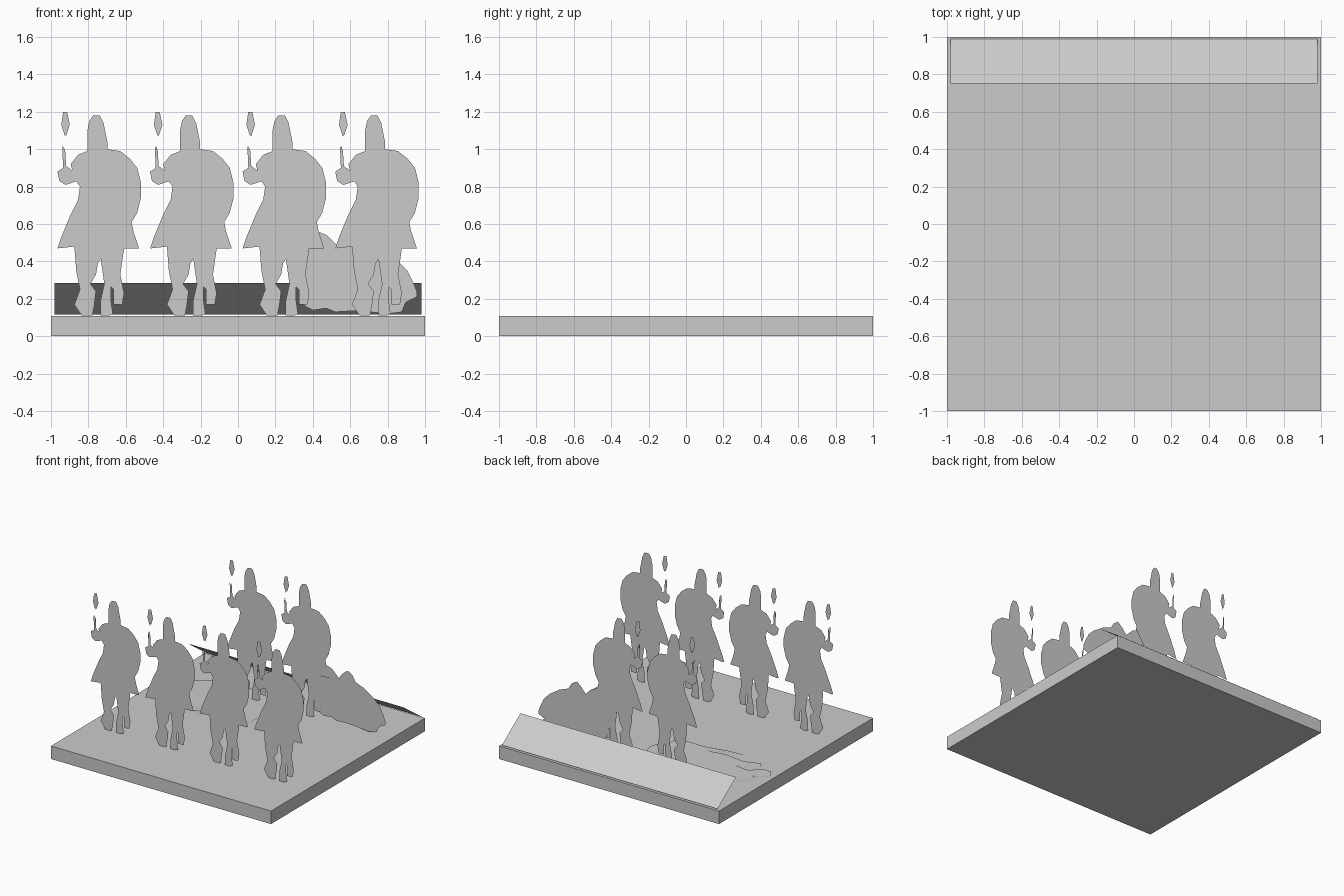
import bpy, bmesh
from mathutils import Vector

if "Cube" in bpy.data.objects:
    bpy.data.objects.remove(bpy.data.objects["Cube"])

grey = bpy.data.materials.new("plain_grey")
grey.diffuse_color = (0.6, 0.6, 0.6, 1)
grey.use_nodes = True
grey.node_tree.nodes["Principled BSDF"].inputs["Base Color"].default_value = grey.diffuse_color


def finish(name, bm):
    mesh = bpy.data.meshes.new(name)
    bm.to_mesh(mesh)
    bm.free()
    mesh.materials.append(grey)
    obj = bpy.data.objects.new(name, mesh)
    bpy.context.collection.objects.link(obj)
    return obj


def add_sheet(bm, points, facing):
    """Flat cut-out facing a given direction."""
    face = bm.faces.new([bm.verts.new(p) for p in points])
    face.normal_update()
    if face.normal.dot(Vector(facing)) < 0:
        face.normal_flip()
    bmesh.ops.triangulate(bm, faces=[face])


def standing_card(name, outlines, x, y):
    """Upright cut-out with a front sheet and a back sheet just behind it."""
    bm = bmesh.new()
    for pts in outlines:
        for dx, dy, facing in ((0, -0.003, -1), (0.006, 0.003, 1)):
            add_sheet(bm, [(x + dx + a / 100, y + dy, b / 100) for a, b in pts],
                      (0, facing, 0))
    return finish(name, bm)


# base slab
bm = bmesh.new()
bmesh.ops.create_cube(bm, size=1)
for v in bm.verts:
    v.co = (v.co.x * 2, v.co.y * 2, (v.co.z + 0.5) * 0.107)
finish("base_slab", bm)

# sloping label plate along the back edge
bm = bmesh.new()
add_sheet(bm, [(-0.98, 0.75, 0.285), (0.98, 0.75, 0.285),
               (0.98, 0.99, 0.115), (-0.98, 0.99, 0.115)], (0, 0.6, 0.8))
finish("back_plate", bm)

# mounted figure outline, hundredths of a unit, measured from the helmet axis
rider = [
    (-2, 118), (1, 118), (3, 114), (4, 109), (5, 104), (5, 100),      # helmet
    (12, 99), (17, 95), (21, 90), (23, 82), (23, 74), (21, 66),       # shield
    (18, 61), (19, 56), (22, 47), (14, 47),                           # cloak
    (13, 40), (12, 33), (14, 23), (13, 17), (9, 17), (9, 25),         # hind leg
    (7, 27), (7, 19), (8, 12), (6, 11), (2, 11), (2, 19), (4, 28),    # foreleg
    (2, 42), (0, 39), (-1, 33), (-4, 28), (-1, 24), (-2, 16),
    (-3, 11), (-8, 11), (-12, 17), (-9, 25), (-11, 35), (-12, 48),    # foreleg
    (-21, 47), (-19, 53), (-14, 65), (-10, 73), (-9, 80), (-11, 83),  # cloak
    (-17, 81), (-20, 83), (-21, 88), (-18, 90), (-18.5, 102),         # hand, shaft
    (-17.5, 99), (-17, 91), (-13, 88), (-14, 92), (-10, 97),          # arm
    (-5, 99), (-5, 105), (-5, 110), (-4, 115),
]
spear_tip = [(-18, 120), (-16.5, 120), (-15, 113), (-17, 107), (-19, 113)]

columns = [-0.755 + 0.495 * i for i in range(4)]
for i, x in enumerate(columns):
    standing_card(f"front_rider_{i + 1}", [rider, spear_tip], x, -0.53)
for i, x in enumerate(columns[1:3]):
    standing_card(f"rear_rider_{i + 1}", [rider, spear_tip], x, 0.53)

# fallen mount standing upright at the back right
fallen = [
    (33, 20), (32, 36), (37, 48), (42, 56), (47, 54), (53, 48), (57, 53),
    (61, 56.5), (65, 54), (68, 49), (76, 46), (85, 40), (90, 35), (93, 29),
    (95, 24), (95, 21), (89, 18), (87, 13), (80, 12), (70, 13), (60, 13.5),
    (52, 13), (47, 15), (40, 14), (36, 16),
]
standing_card("upright_fallen_mount", [fallen], 0, 0.545)

# fallen mount lying flat on the slab
lying = [
    (-89, 36), (-85, 47.5), (-77, 57), (-66, 63), (-52, 67), (-46, 70),
    (-40, 67), (-26, 67), (-13, 61), (-2, 54), (4, 46), (7, 37), (4, 29),
    (-1.6, 27.5), (-1.6, 19), (-6.4, 13.4), (-26, 14), (-45, 10), (-60, 9),
    (-50, 11.7), (-33, 16.5), (-34, 18.5), (-47.6, 16), (-65, 18.7),
    (-78.6, 14), (-81, 19), (-72, 25), (-64.5, 28), (-77, 29.5),
    (-85, 21.5), (-92, 21.5), (-96.3, 28), (-93, 33), (-84.5, 35.5),
]
bm = bmesh.new()
add_sheet(bm, [(a / 100, b / 100, 0.112) for a, b in lying], (0, 0, 1))
finish("lying_fallen_mount", bm)
